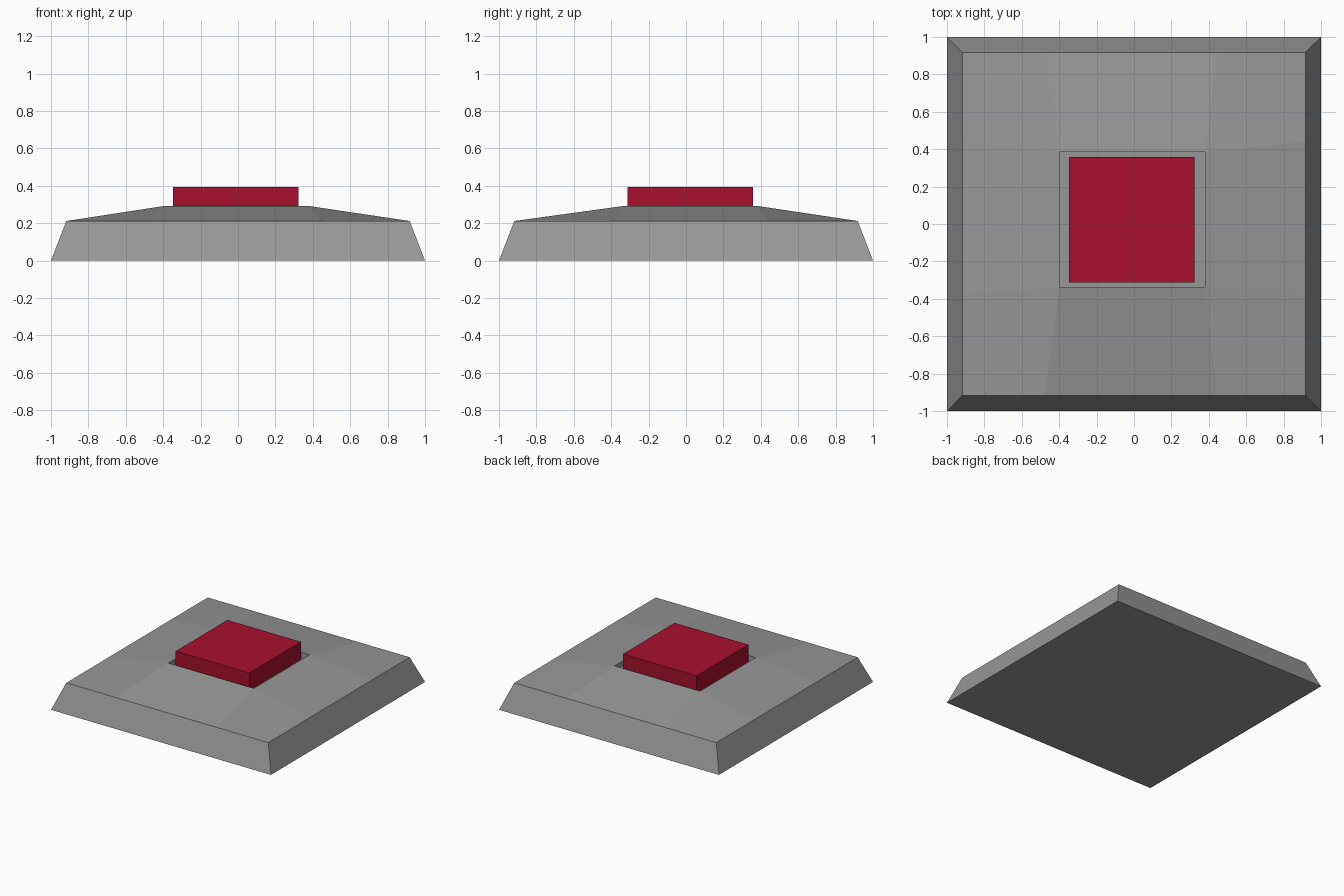
import bpy, bmesh
from mathutils import Vector

if "Cube" in bpy.data.objects:
    bpy.data.objects.remove(bpy.data.objects["Cube"])

RIM, RIM_Z, TOP_Z = 0.918, 0.212, 0.292
FLOOR_Z, BUTTON_Z = 0.25, 0.394


def finish(bm, name, colour):
    bmesh.ops.recalc_face_normals(bm, faces=bm.faces[:])
    mesh = bpy.data.meshes.new(name)
    bm.to_mesh(mesh)
    bm.free()
    mat = bpy.data.materials.new(name + "_colour")
    mat.diffuse_color = (*colour, 1)
    mat.use_nodes = True
    mat.node_tree.nodes["Principled BSDF"].inputs["Base Color"].default_value = mat.diffuse_color
    mesh.materials.append(mat)
    obj = bpy.data.objects.new(name, mesh)
    bpy.context.collection.objects.link(obj)


# Housing: 3 x 3 sloped top around a central opening
inner_x, inner_y = (-0.397, 0.38), (-0.337, 0.385)
cut_x, cut_y = (-0.48, 0.445), (-0.38, 0.44)
bm = bmesh.new()
grid = []
for j in range(4):
    row = []
    for i in range(4):
        mid_i, mid_j = i in (1, 2), j in (1, 2)
        x = (inner_x if mid_j else cut_x)[i - 1] if mid_i else (-RIM if i == 0 else RIM)
        y = (inner_y if mid_i else cut_y)[j - 1] if mid_j else (-RIM if j == 0 else RIM)
        row.append(bm.verts.new((x, y, TOP_Z if mid_i and mid_j else RIM_Z)))
    grid.append(row)
for j in range(3):
    for i in range(3):
        f = bm.faces.new((grid[j][i], grid[j][i + 1], grid[j + 1][i + 1], grid[j + 1][i]))
        if i == j == 1:
            centre = f

# Flared side walls and flat underside
rim_edges = [e for e in bm.edges if e.is_boundary]
wall = bmesh.ops.extrude_edge_only(bm, edges=rim_edges)["geom"]
for v in (g for g in wall if isinstance(g, bmesh.types.BMVert)):
    v.co = Vector((v.co.x / RIM, v.co.y / RIM, 0))
bmesh.ops.holes_fill(bm, edges=[e for e in bm.edges if e.is_boundary], sides=0)

# Shallow recess that the button sits in
pit = bmesh.ops.extrude_discrete_faces(bm, faces=[centre])["faces"][0]
for v in pit.verts:
    v.co.z = FLOOR_Z
finish(bm, "button_housing", (0.31, 0.31, 0.31))

# Red push button
bm = bmesh.new()
bmesh.ops.create_cube(bm, size=1)
for v in bm.verts:
    v.co = Vector((v.co.x * 0.67 - 0.012, v.co.y * 0.67 + 0.022,
                   BUTTON_Z if v.co.z > 0 else FLOOR_Z))
finish(bm, "push_button", (0.386, 0.005, 0.027))
